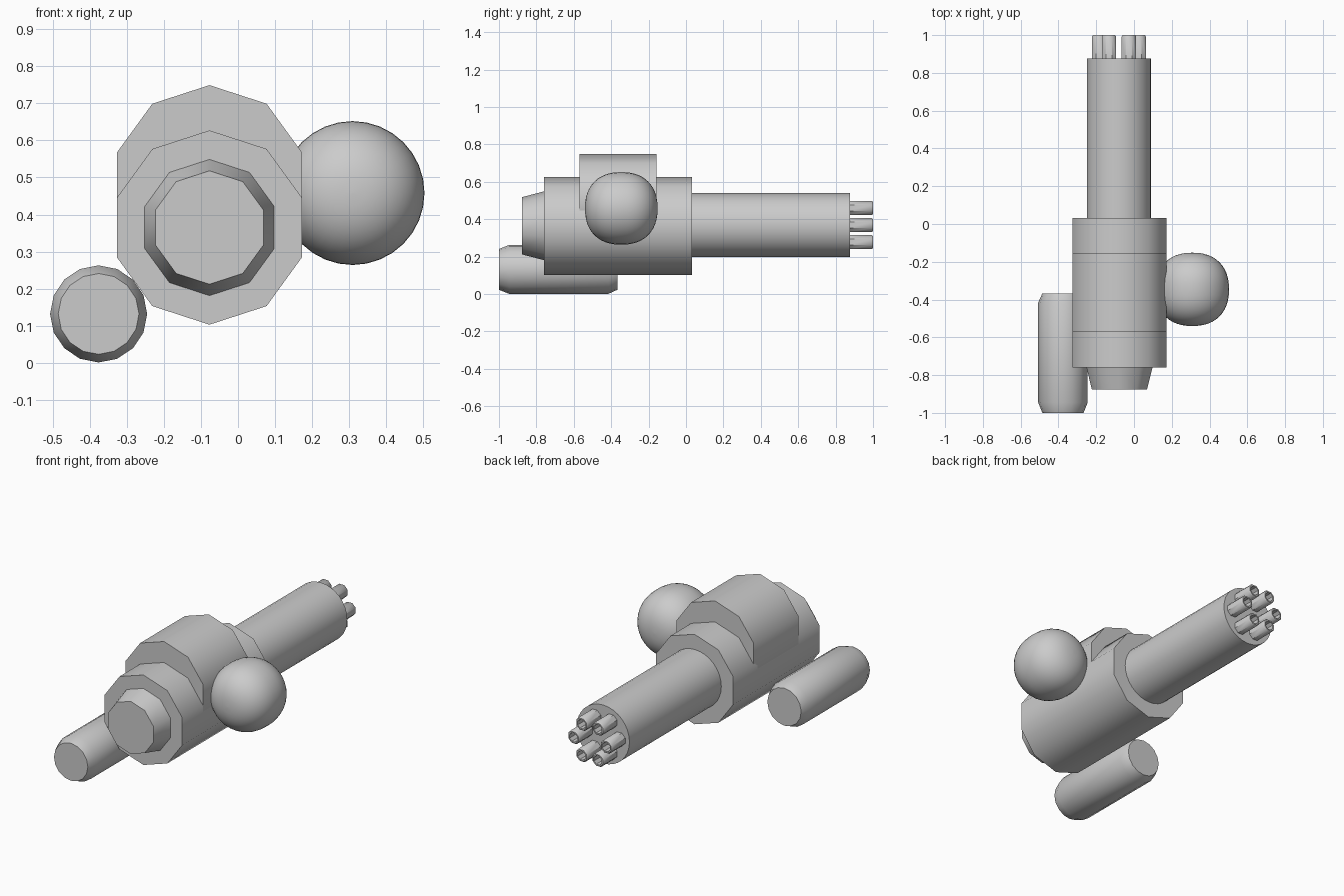
import bpy, bmesh
from math import sin, cos, pi, radians

if "Cube" in bpy.data.objects:
    bpy.data.objects.remove(bpy.data.objects["Cube"])


def lathe(name, profile, sides, x, z, angle=40, start=pi / 2):
    """Revolve (radius, y) points around a y-parallel axis and cap both ends."""
    bm = bmesh.new()
    rings = [[bm.verts.new((x + r * cos(start + 2 * pi * i / sides), y,
                            z + r * sin(start + 2 * pi * i / sides)))
              for i in range(sides)] for r, y in profile]
    for a, b in zip(rings, rings[1:]):
        for i in range(sides):
            j = (i + 1) % sides
            bm.faces.new((a[i], a[j], b[j], b[i]))
    bm.faces.new(rings[0])
    bm.faces.new(rings[-1])
    bmesh.ops.recalc_face_normals(bm, faces=bm.faces)
    mesh = bpy.data.meshes.new(name)
    bm.to_mesh(mesh)
    bm.free()
    obj = bpy.data.objects.new(name, mesh)
    bpy.context.collection.objects.link(obj)
    bpy.ops.object.select_all(action='DESELECT')
    obj.select_set(True)
    bpy.context.view_layer.objects.active = obj
    bpy.ops.object.shade_smooth_by_angle(angle=radians(angle))
    return obj


CX, CZ = -0.077, 0.365

# Ten-sided housing, raised upper housing and tapered rear cap
lathe("main_housing", [(0.262, -0.76), (0.262, 0.032)], 10, CX, CZ)
lathe("upper_housing", [(0.262, -0.57), (0.262, -0.157)], 10, CX, CZ + 0.122)
lathe("rear_cap", [(0.153, -0.877), (0.185, -0.755)], 10, CX, CZ)

# Barrel shroud
BX, BZ = -0.08, 0.369
lathe("barrel_shroud", [(0.17, 0.0), (0.17, 0.877)], 32, BX, BZ)

# Ring of six hollow muzzles with chamfered rims
for k in range(6):
    a = k * pi / 3
    lathe("muzzle_%d" % (k + 1),
          [(0.041, 0.86), (0.041, 0.993), (0.035, 1.0), (0.027, 1.0), (0.027, 0.89)],
          8, BX + 0.105 * cos(a), BZ + 0.105 * sin(a), start=pi / 8)

# Side canister with chamfered ends
lathe("side_canister", [(0.109, -1.0), (0.131, -0.945), (0.131, -0.415), (0.109, -0.367)],
      16, -0.376, 0.132)

# Slightly squared ball drum
N, R, E = 24, 0.194, 2 / 2.3
ball = []
for i in range(N + 1):
    t = -pi / 2 + pi * i / N
    s = 1 if t >= 0 else -1
    ball.append((max(R * max(cos(t), 0) ** E, 0.002), -0.346 + s * R * abs(sin(t)) ** E))
lathe("ball_drum", ball, 32, 0.309, 0.458, angle=60)
